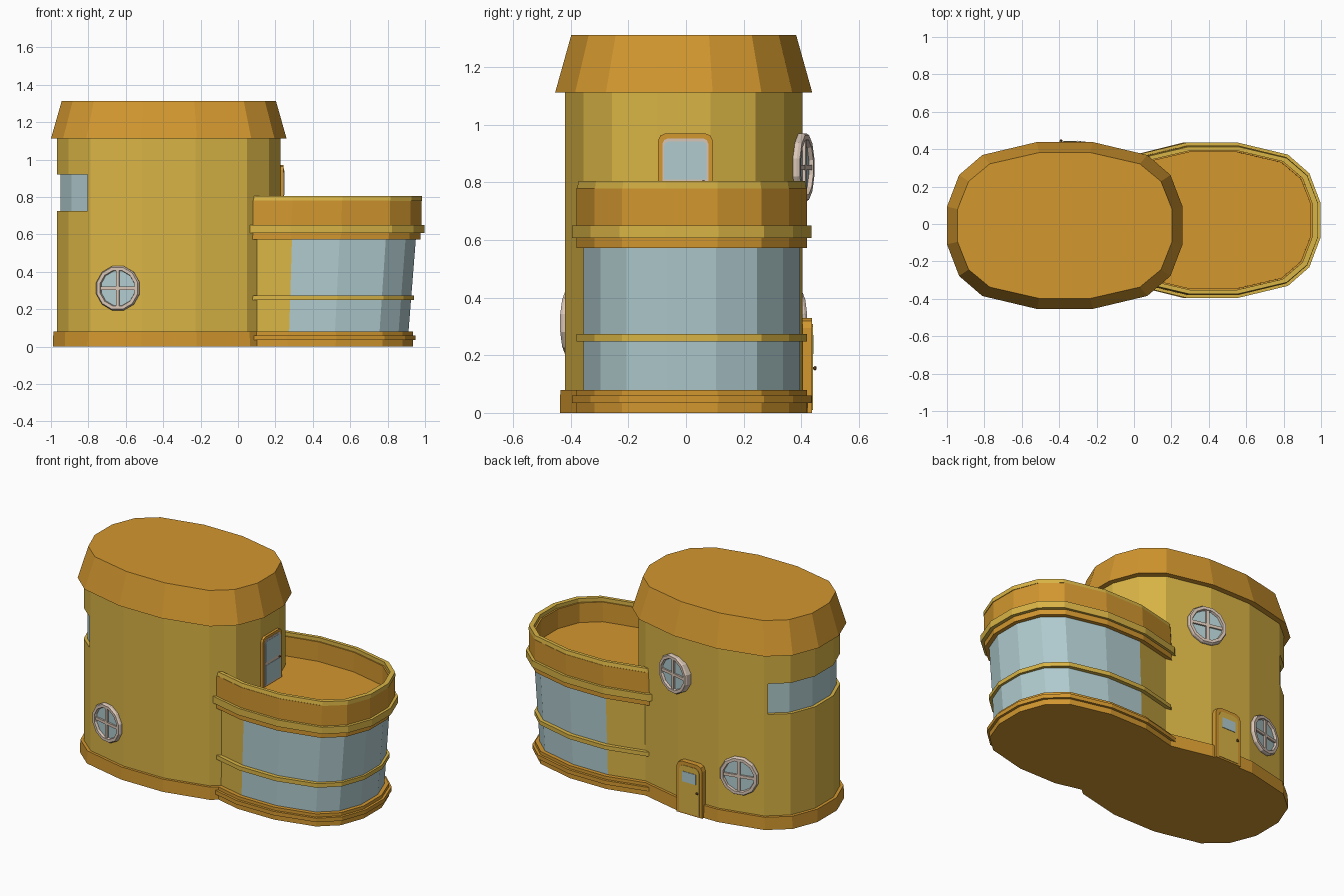
import bpy, bmesh, math
from mathutils import Vector

if "Cube" in bpy.data.objects:
    bpy.data.objects.remove(bpy.data.objects["Cube"])


def material(name, r, g, b):
    m = bpy.data.materials.new(name)
    lin = [((c / 255 + 0.055) / 1.055) ** 2.4 for c in (r, g, b)]
    m.diffuse_color = (*lin, 1)
    m.use_nodes = True
    m.node_tree.nodes["Principled BSDF"].inputs["Base Color"].default_value = m.diffuse_color
    return m


ORANGE = material("orange clay", 210, 151, 47)
YELLOW = material("yellow plaster", 217, 180, 69)
GLASS = material("pale blue glass", 176, 203, 206)
PALE = material("pale frame", 216, 197, 182)
BROWN = material("brown metal", 120, 85, 45)


def loft(name, loops, mats, cap=True, cyclic=False, edit=None, loc=(0, 0, 0), rot=0):
    """Skin a list of equal-length point loops."""
    bm = bmesh.new()
    rows = [[bm.verts.new(p) for p in loop] for loop in loops]
    n = len(rows[0])
    pairs = list(zip(rows, rows[1:])) + ([(rows[-1], rows[0])] if cyclic else [])
    for a, b in pairs:
        for i in range(n):
            j = (i + 1) % n
            bm.faces.new((a[i], a[j], b[j], b[i]))
    if cap and not cyclic:
        bm.faces.new(rows[0])
        bm.faces.new(rows[-1])
    bmesh.ops.recalc_face_normals(bm, faces=bm.faces)
    if edit:
        edit(bm)
    me = bpy.data.meshes.new(name)
    bm.to_mesh(me)
    bm.free()
    for m in mats:
        me.materials.append(m)
    ob = bpy.data.objects.new(name, me)
    ob.location = loc
    ob.rotation_euler.z = math.radians(rot)
    bpy.context.collection.objects.link(ob)
    return ob


# Shared sixteen-sided rounded outline
QUAD = [(1, .225), (.897, .605), (.70, .845), (.238, 1)]
OUTLINE = QUAD + [(-x, y) for x, y in QUAD[::-1]]
OUTLINE += [(-x, -y) for x, y in OUTLINE]


def oval(cx, cy, hx, hy, z):
    return [Vector((cx + x * hx, cy + y * hy, z)) for x, y in OUTLINE]


def tower(hx, hy, z):
    return oval(-.37, -.008, hx, hy, z)


def drum(right, hy, z):
    cx = .393 + .04 * z
    return oval(cx, .02, right - cx, hy, z)


# Tower wall with the recessed wrap-around window
def corner_window(bm):
    region = [f for f in bm.faces if f.calc_center_median().x < -.8
              and .72 < f.calc_center_median().z < .92]
    bmesh.ops.inset_region(bm, faces=region, thickness=.022, use_even_offset=True)
    bmesh.ops.inset_region(bm, faces=region, thickness=0, depth=-.02, use_even_offset=True)
    for f in region:
        f.material_index = 1


loft("tower_wall", [tower(.598, .412, z) for z in (.06, .703, .942, 1.12)],
     [YELLOW, GLASS], edit=corner_window)
loft("tower_base", [tower(.62, .43, 0), tower(.617, .428, .08)], [ORANGE])
loft("tower_roof", [tower(.63, .446, 1.112), tower(.573, .39, 1.312)], [ORANGE])


# Low wing wall, glazed beyond the first facets
def glazing(bm):
    for f in bm.faces:
        if f.calc_center_median().x > .3 and abs(f.normal.z) < .5 and len(f.verts) == 4:
            f.material_index = 1


loft("wing_wall", [drum(.91, .375, .06), drum(.952, .375, .59)], [YELLOW, GLASS], edit=glazing)

# Wing trims: name, right edge, half depth, bottom, top, colour
for name, right, hy, z0, z1, mat in [
        ("wing_base", .935, .40, 0, .08, ORANGE),
        ("wing_base_ridge", .95, .415, .035, .06, ORANGE),
        ("window_rail", .94, .40, .248, .274, YELLOW),
        ("wing_lip", .975, .40, .573, .607, ORANGE),
        ("wing_band", .997, .415, .607, .65, YELLOW)]:
    loft(name, [drum(right, hy, z0), drum(right, hy, z1)], [mat])

# Terrace parapet with floor, and its coping
loft("terrace_parapet", [drum(.98, .40, .645), drum(.98, .40, .78),
                         drum(.945, .365, .78), drum(.945, .365, .655)], [ORANGE])
loft("parapet_coping", [drum(.984, .398, .778), drum(.984, .393, .804),
                        drum(.955, .372, .804), drum(.955, .372, .778)], [YELLOW], cyclic=True)


def circle(r, y, n=12):
    return [Vector((r * math.cos(math.tau * (i + .5) / n), y,
                    r * math.sin(math.tau * (i + .5) / n))) for i in range(n)]


def plate(name, hw, z0, z1, chamfer, y0, y1, mat, loc, rot, dx=0):
    """Upright slab facing local -y, with chamfered top corners."""
    c = chamfer
    pts = [(-hw, z0), (hw, z0), (hw, z1 - c), (hw - c * .3, z1 - c * .3),
           (hw - c, z1), (-hw + c, z1), (-hw + c * .3, z1 - c * .3), (-hw, z1 - c)]
    if c == 0:
        pts = [(-hw, z0), (hw, z0), (hw, z1), (-hw, z1)]
    loft(name, [[Vector((x + dx, y, z)) for x, z in pts] for y in (y0, y1)],
         [mat], loc=loc, rot=rot)


def knob(name, x, y, z, r, loc, rot):
    spots = [(r * .5, 0), (r * .5, -r * .5), (r, -r), (r * .6, -r * 1.6)]
    loops = [[p + Vector((x, y, z)) for p in circle(a, b, 8)] for a, b in spots]
    loft(name, loops, [BROWN], loc=loc, rot=rot)


# Round windows
for name, loc, rot in [("front_round_window", (-.64, -.388, .312), -13),
                       ("back_low_round_window", (-.64, .372, .312), 193),
                       ("back_high_round_window", (-.2, .397, .852), 167)]:
    loft(name + "_frame", [circle(.122, .03), circle(.122, -.014), circle(.116, -.024),
                           circle(.098, -.024), circle(.094, -.008), circle(.094, .03)],
         [PALE], cyclic=True, loc=loc, rot=rot)
    loft(name + "_glass", [circle(.096, .02), circle(.096, -.009)], [GLASS], loc=loc, rot=rot)
    plate(name + "_upright", .009, -.096, .096, 0, 0, -.02, PALE, loc, rot)
    plate(name + "_crossbar", .096, -.009, .009, 0, 0, -.019, PALE, loc, rot)

# Ground door at the back
at = (-.33, .404, 0)
plate("back_door_frame", .09, 0, .33, .035, .03, -.033, ORANGE, at, 180)
plate("back_door_panel", .07, .01, .308, .028, -.03, -.036, YELLOW, at, 180)
plate("back_door_window", .047, .205, .27, 0, -.03, -.039, GLASS, at, 180)
knob("back_door_knob", .06, -.034, .155, .009, at, 180)

# Terrace door on the tower's right side
at = (.226, -.002, 0)
plate("terrace_door_frame", .095, .65, .97, .026, .03, -.018, ORANGE, at, 90)
plate("terrace_door_panel", .08, .66, .953, .02, -.015, -.021, PALE, at, 90)
plate("terrace_door_upper_glass", .074, .81, .942, .016, -.017, -.023, GLASS, at, 90)
plate("terrace_door_lower_glass", .074, .67, .79, 0, -.017, -.023, GLASS, at, 90)
knob("terrace_door_knob", .062, -.02, .80, .007, at, 90)
